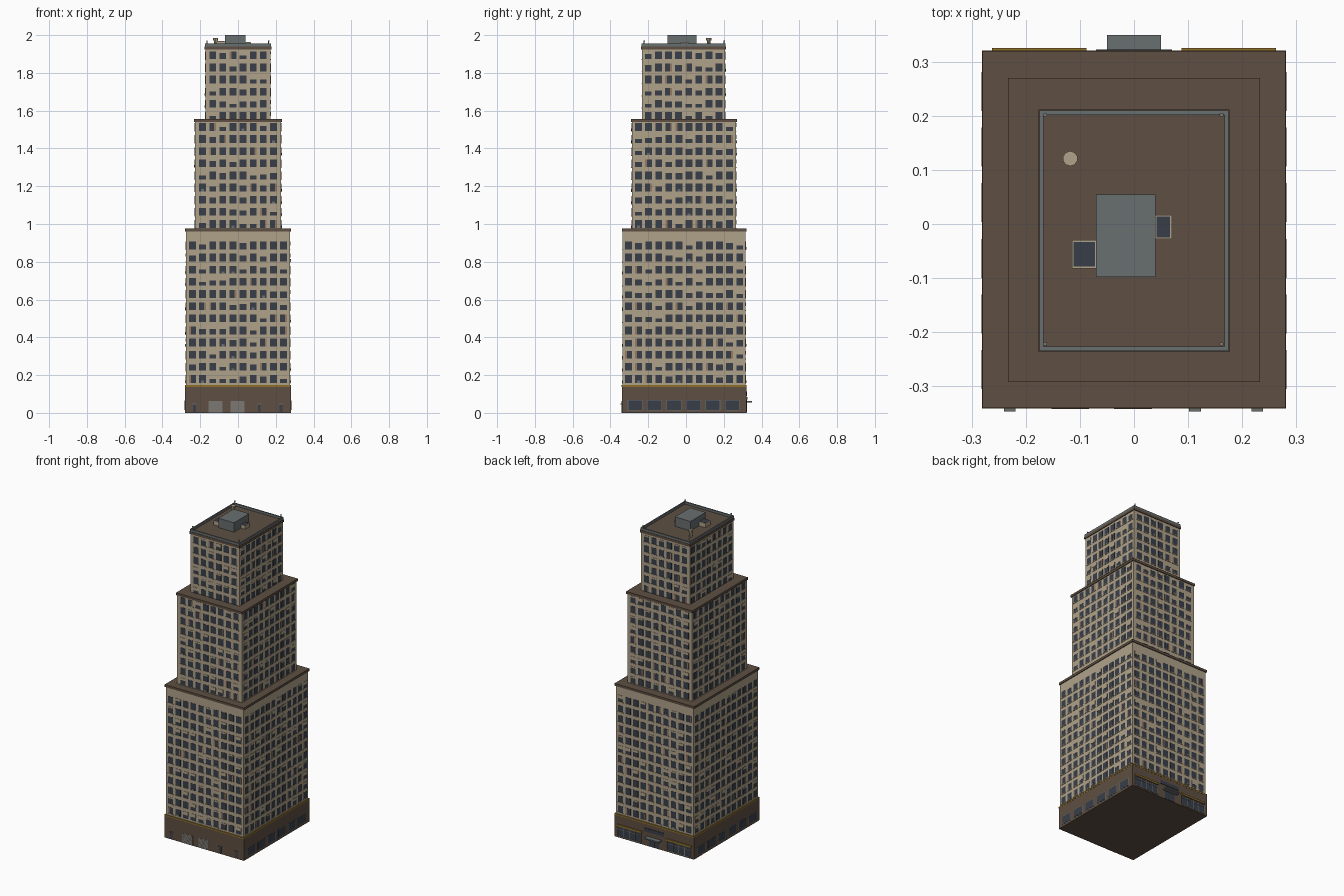
import bpy, bmesh, random
from mathutils import Matrix, Vector

random.seed(7)
old = bpy.data.objects.get("Cube")
if old:
    bpy.data.objects.remove(old, do_unlink=True)


def material(name, rgb):
    lin = [(c / 255 / 12.92) if c < 11 else ((c / 255 + 0.055) / 1.055) ** 2.4 for c in rgb]
    m = bpy.data.materials.new(name)
    m.use_nodes = True
    m.diffuse_color = (*lin, 1)
    m.node_tree.nodes["Principled BSDF"].inputs["Base Color"].default_value = (*lin, 1)
    return m


BEIGE = material("beige stone", (176, 162, 138))
BROWN = material("brown stone", (94, 79, 66))
GLASS = material("dark glass", (56, 62, 73))
GREY = material("grey metal", (104, 110, 112))
GOLD = material("gold trim", (140, 110, 42))
CURTAIN = material("tan curtain", (150, 120, 98))
SHUTTER = material("pale shutter", (124, 120, 114))


class Part:
    """Collects boxes and cylinders into one object of one colour."""

    def __init__(self, name, mat):
        self.name, self.mat, self.bm = name, mat, bmesh.new()

    def box(self, x0, x1, y0, y1, z0, z1):
        size = Vector((x1 - x0, y1 - y0, z1 - z0))
        mid = Vector((x0 + x1, y0 + y1, z0 + z1)) / 2
        bmesh.ops.create_cube(self.bm, size=1, matrix=Matrix.Translation(mid) @ Matrix.Diagonal((*size, 1)))
        return self

    def cylinder(self, x, y, z0, z1, r, sides):
        bmesh.ops.create_cone(self.bm, cap_ends=True, segments=sides, radius1=r, radius2=r,
                              depth=z1 - z0, matrix=Matrix.Translation((x, y, (z0 + z1) / 2)))
        return self

    def on_wall(self, side, rect, u, w, z0, z1, out, inset=0.002):
        """Box centred at u along one wall of the rectangle, standing out from it."""
        x0, x1, y0, y1 = rect
        a, b = u - w / 2, u + w / 2
        if side == "front":
            self.box(a, b, y0 - out, y0 + inset, z0, z1)
        elif side == "back":
            self.box(a, b, y1 - inset, y1 + out, z0, z1)
        elif side == "left":
            self.box(x1 - inset, x1 + out, a, b, z0, z1)
        else:
            self.box(x0 - out, x0 + inset, a, b, z0, z1)

    def done(self):
        me = bpy.data.meshes.new(self.name)
        self.bm.to_mesh(me)
        self.bm.free()
        me.materials.append(self.mat)
        ob = bpy.data.objects.new(self.name, me)
        bpy.context.collection.objects.link(ob)
        return ob


def grow(rect, d):
    return rect[0] - d, rect[1] + d, rect[2] - d, rect[3] + d


# Three stepped tiers: footprint, bottom, top, columns across and deep, rows, first window row
BASE = (-0.28, 0.28, -0.34, 0.32)
TIERS = [
    ("lower", (-0.275, 0.275, -0.335, 0.315), 0.14, 0.96, 10, 12, 12, 0.18),
    ("middle", (-0.228, 0.228, -0.287, 0.265), 0.97, 1.54, 8, 10, 9, 1.0),
    ("upper", (-0.172, 0.172, -0.232, 0.207), 1.55, 1.925, 6, 8, 6, 1.572),
]
STEP, ROW, WIN_W, WIN_H = 0.0535, 0.0642, 0.036, 0.041

for name, rect, z0, z1, nx, ny, rows, first in TIERS:
    Part(name + "_walls", BEIGE).box(*rect, z0, z1).done()
    Part(name + "_cornice", BROWN).box(*grow(rect, 0.005), z1, z1 + 0.015).done()
    panes = Part(name + "_windows", GLASS)
    sills = Part(name + "_sills", BEIGE)
    blinds = Part(name + "_blinds", BEIGE)
    curtains = Part(name + "_curtains", CURTAIN)
    coolers = Part(name + "_window_coolers", GREY)
    for side in ("front", "back", "left", "right"):
        across = side in ("front", "back")
        n = nx if across else ny
        mid = 0 if across else (rect[2] + rect[3]) / 2
        for r in range(rows):
            zb = first + r * ROW - WIN_H / 2
            for c in range(n):
                u = mid + (c - (n - 1) / 2) * STEP
                panes.on_wall(side, rect, u, WIN_W, zb, zb + WIN_H, 0.001)
                sills.on_wall(side, rect, u, WIN_W + 0.004, zb - 0.004, zb, 0.003)
                pick = random.random()
                if pick < 0.25:    # lowered blind
                    drop = WIN_H * random.choice((0.2, 0.35, 0.5))
                    blinds.on_wall(side, rect, u, WIN_W, zb + WIN_H - drop, zb + WIN_H, 0.002)
                elif pick < 0.36:  # drawn curtain
                    hand = random.choice((-1, 1))
                    curtains.on_wall(side, rect, u + hand * WIN_W * 0.36, WIN_W * 0.28, zb, zb + WIN_H, 0.002)
                elif pick < 0.40:  # cooling unit
                    coolers.on_wall(side, rect, u, 0.016, zb, zb + 0.012, 0.005)
    for part in (panes, sills, blinds, curtains, coolers):
        part.done()

# Ground floor with gold band
Part("ground_floor", BROWN).box(*BASE, 0, 0.138).done()
Part("gold_band", GOLD).box(*grow(BASE, 0.001), 0.138, 0.147).done()

# Large ground windows on both long sides
side_frames = Part("ground_window_frames", GREY)
side_glass = Part("ground_windows", GLASS)
for side in ("left", "right"):
    for i in range(6):
        u = -0.012 + (i - 2.5) * 0.103
        side_frames.on_wall(side, BASE, u, 0.078, 0.013, 0.068, 0.001)
        side_glass.on_wall(side, BASE, u, 0.072, 0.016, 0.065, 0.002)
side_frames.done()
side_glass.done()

# Service shutters and wall lamps at the front
shutters = Part("service_shutters", SHUTTER)
for u in (-0.118, -0.002):
    shutters.on_wall("front", BASE, u, 0.074, 0, 0.062, 0.001)
    for k in range(5):
        shutters.on_wall("front", BASE, u, 0.07, 0.008 + k * 0.011, 0.011 + k * 0.011, 0.002)
shutters.done()
doors = Part("service_doors", GLASS)
hoods = Part("door_hoods", GREY)
for u in (-0.23, 0.113, 0.228):
    doors.on_wall("front", BASE, u, 0.014, 0.005, 0.045, 0.002)
    hoods.on_wall("front", BASE, u, 0.022, 0.045, 0.049, 0.007)
doors.done()
hoods.done()

# Shop fronts, awnings and entrance at the back
shop_glass = Part("shop_windows", GLASS)
shop_bars = Part("shop_window_bars", SHUTTER)
awnings = Part("shop_awnings", GOLD)
for s in (-1, 1):
    shop_glass.on_wall("back", BASE, s * 0.175, 0.17, 0.01, 0.07, 0.002)
    awnings.on_wall("back", BASE, s * 0.175, 0.175, 0.072, 0.084, 0.006)
    for k in range(5):
        shop_bars.on_wall("back", BASE, s * 0.175 + (k - 2) * 0.0415, 0.004, 0.01, 0.07, 0.004)
    for z in (0.008, 0.054):
        shop_bars.on_wall("back", BASE, s * 0.175, 0.17, z, z + 0.004, 0.004)
shop_glass.on_wall("back", BASE, 0, 0.07, 0.002, 0.052, 0.002)
shop_bars.on_wall("back", BASE, 0, 0.004, 0.002, 0.052, 0.004)
shop_glass.on_wall("back", BASE, 0, 0.14, 0.09, 0.112, 0.003)
for part in (shop_glass, shop_bars, awnings):
    part.done()
Part("entrance_canopy", GREY).box(-0.05, 0.05, 0.315, 0.35, 0.054, 0.062).done()

# Roof parapet with corner posts
ROOF = 1.94
x0, x1, y0, y1 = grow(TIERS[2][1], 0.003)
parapet = Part("roof_parapet", GREY)
t = 0.008
parapet.box(x0, x1, y0, y0 + t, ROOF, 1.955).box(x0, x1, y1 - t, y1, ROOF, 1.955)
parapet.box(x0, x0 + t, y0 + t, y1 - t, ROOF, 1.955).box(x1 - t, x1, y0 + t, y1 - t, ROOF, 1.955)
parapet.done()
posts = Part("roof_corner_posts", SHUTTER)
for x in (-0.164, 0.162):
    for y in (-0.222, 0.202):
        posts.cylinder(x, y, ROOF, 1.966, 0.0025, 6).cylinder(x, y, 1.966, 1.971, 0.004, 6)
posts.done()

# Rooftop machine room, skylights and vent
Part("machine_room", GREY).box(-0.07, 0.04, -0.098, 0.055, ROOF, 2.0).done()
frames = Part("skylight_frames", BEIGE)
glass = Part("skylight_glass", GLASS)
for rect, top in (((-0.115, -0.069, -0.082, -0.03), 1.967), ((0.039, 0.07, -0.028, 0.017), 1.962)):
    frames.box(*rect, ROOF, top)
    glass.box(*grow(rect, -0.003), top - 0.002, top + 0.001)
frames.done()
glass.done()
Part("roof_vent", BEIGE).cylinder(-0.118, 0.121, ROOF, 1.972, 0.010, 10).cylinder(
    -0.118, 0.121, 1.972, 1.985, 0.014, 10).done()
